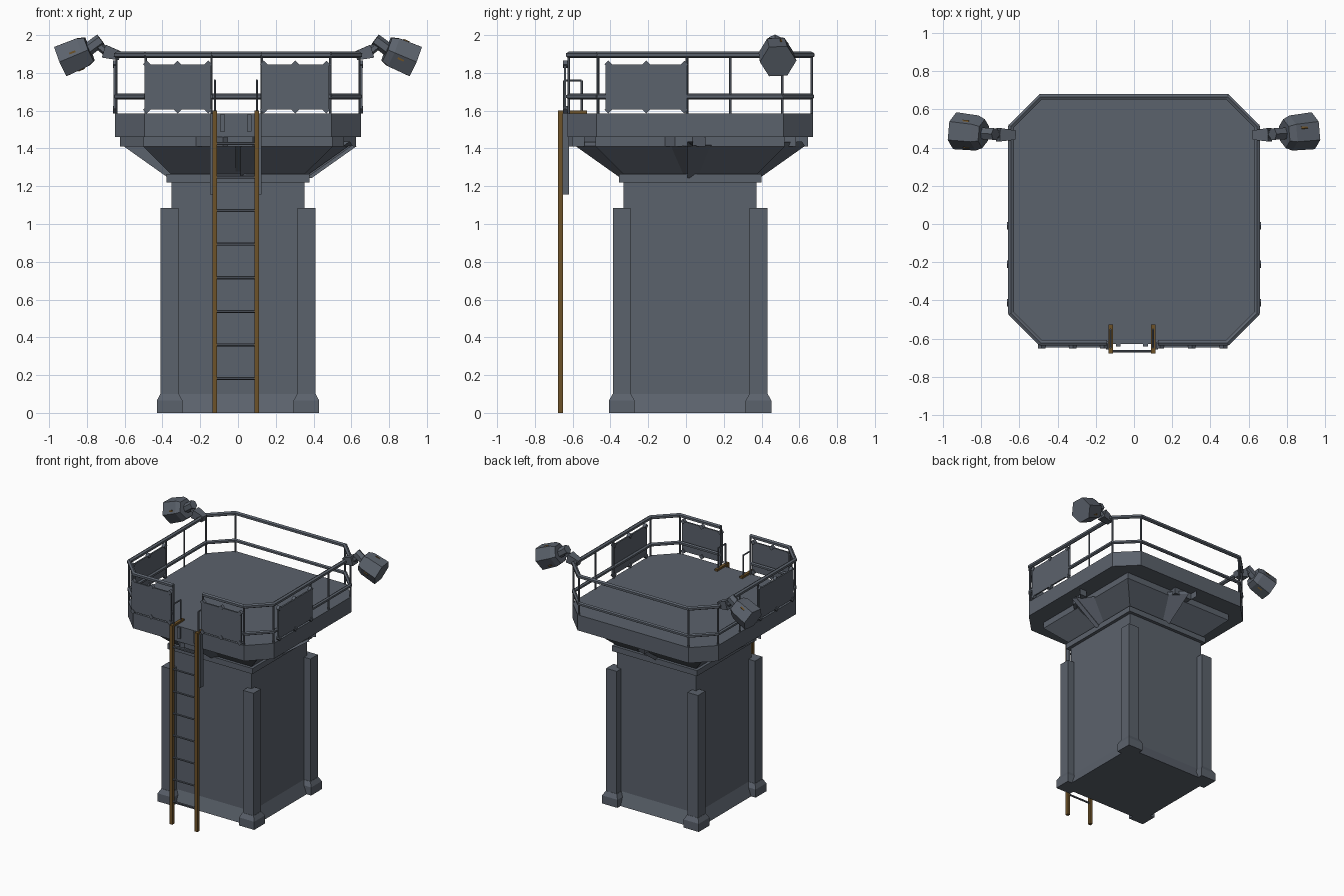
import bpy, bmesh, math
from mathutils import Vector, Matrix

if "Cube" in bpy.data.objects:
    bpy.data.objects.remove(bpy.data.objects["Cube"])

CY = 0.022  # tower centre in y


def material(name, col):
    m = bpy.data.materials.new(name)
    m.diffuse_color = (*col, 1)
    m.use_nodes = True
    m.node_tree.nodes["Principled BSDF"].inputs["Base Color"].default_value = m.diffuse_color
    return m


STEEL = material("slate steel", (0.105, 0.122, 0.15))
RUST = material("rusty brown", (0.155, 0.085, 0.022))


def finish(name, bm, *mats):
    bmesh.ops.recalc_face_normals(bm, faces=bm.faces)
    me = bpy.data.meshes.new(name)
    bm.to_mesh(me)
    bm.free()
    for m in mats or (STEEL,):
        me.materials.append(m)
    ob = bpy.data.objects.new(name, me)
    bpy.context.collection.objects.link(ob)
    return ob


def box(bm, lo, hi):
    lo, hi = Vector(lo), Vector(hi)
    m = Matrix.Translation((lo + hi) / 2) @ Matrix.Diagonal((*(hi - lo), 1))
    return bmesh.ops.create_cube(bm, size=1, matrix=m)["verts"]


def beam(bm, p, q, r, sides=6, r2=None, spin=0):
    p, q = Vector(p), Vector(q)
    d = q - p
    m = (Matrix.Translation((p + q) / 2) @ d.to_track_quat('Z', 'Y').to_matrix().to_4x4()
         @ Matrix.Rotation(spin, 4, 'Z'))
    bmesh.ops.create_cone(bm, cap_ends=True, segments=sides, radius1=r,
                          radius2=r if r2 is None else r2, depth=d.length, matrix=m)


def loft(bm, levels, outline):
    """Stack of (half size, z) sections of one outline, capped."""
    rings = [[bm.verts.new((x, y + CY, z)) for x, y in outline(h)] for h, z in levels]
    n = len(rings[0])
    for a, b in zip(rings, rings[1:]):
        for i in range(n):
            bm.faces.new((a[i], a[(i + 1) % n], b[(i + 1) % n], b[i]))
    bm.faces.new(rings[0])
    bm.faces.new(rings[-1])


def square(h):
    return [(-h, -h), (h, -h), (h, h), (-h, h)]


def octagon(h, c=0.155):
    k = h - c
    return [(-k, -h), (k, -h), (h, -k), (h, k), (k, h), (-k, h), (-h, k), (-h, -k)]


# Tower body with sloped plinth, and collar flaring up to the deck
bm = bmesh.new()
loft(bm, [(0.39, 0), (0.352, 0.1), (0.352, 1.22)], square)
finish("tower_body", bm)
bm = bmesh.new()
loft(bm, [(0.378, 1.22), (0.378, 1.265), (0.355, 1.265), (0.50, 1.41), (0.50, 1.46)], square)
finish("flared_collar", bm)

# Corner pillars with chamfered feet
bm = bmesh.new()
for sx in (-1, 1):
    for sy in (-1, 1):
        x, y = sx * 0.362, CY + sy * 0.362
        box(bm, (x - .047, y - .047, 0.05), (x + .047, y + .047, 1.085))
        box(bm, (x - .068, y - .068, 0), (x + .068, y + .068, 0.065))
        vs = box(bm, (x - .068, y - .068, 0.065), (x + .068, y + .068, 0.1))
        for v in vs:
            if v.co.z > 0.08:
                v.co.x = x + (v.co.x - x) * 0.72
                v.co.y = y + (v.co.y - y) * 0.72
finish("corner_pillars", bm)

# Octagonal deck
bm = bmesh.new()
loft(bm, [(0.65, 1.46), (0.65, 1.585)], octagon)
finish("deck", bm)

# Strut and bracket block under each side
bm = bmesh.new()
for i in range(4):
    start = len(bm.verts)
    box(bm, (-0.08, -0.625, 1.41), (0.08, -0.56, 1.465))
    beam(bm, (0, -0.36, 1.255), (0, -0.60, 1.425), 0.02, 4, spin=math.pi / 4)
    bm.verts.ensure_lookup_table()
    bmesh.ops.transform(bm, verts=bm.verts[start:], matrix=Matrix.Translation((0, CY, 0))
                        @ Matrix.Rotation(i * math.pi / 2, 4, 'Z'))
finish("deck_struts", bm)

# Railing: two rails around the deck, open at the ladder
ring = [(x, y + CY) for x, y in octagon(0.643)]
front = 0.643
path = [(0.125, CY - front)] + ring[1:] + ring[:1] + [(-0.14, CY - front)]
bm = bmesh.new()
for z, r in ((1.895, 0.017), (1.675, 0.015)):
    for a, b in zip(path, path[1:]):
        beam(bm, (*a, z), (*b, z), r)
    for x, y in path[1:-1]:
        bmesh.ops.create_icosphere(bm, subdivisions=1, radius=r,
                                   matrix=Matrix.Translation((x, y, z)))
finish("guard_rails", bm)
bm = bmesh.new()
for x, y in path + [(s * 0.643, y) for s in (-1, 1) for y in (0.005, 0.235)]:
    beam(bm, (x, y, 1.58), (x, y, 1.895), 0.007)
finish("rail_posts", bm)

# Shield panels with diamond clips, on the front and both sides
bm = bmesh.new()


def panel(a, b, normal):
    a, b, n = Vector(a), Vector(b), Vector(normal)
    t = Vector((0.006, 0.006, 0))
    off = n * 0.02
    box(bm, a + off - t, b + off + t)
    for f in (0.02, 0.5, 0.98):
        for z in (a.z, b.z):
            c = a.lerp(b, f)
            c.z = z
            beam(bm, c + n * 0.005, c + n * 0.03, 0.02, 4)


yf = CY - front
panel((-0.49, yf, 1.605), (-0.15, yf, 1.845), (0, -1, 0))
panel((0.13, yf, 1.605), (0.475, yf, 1.845), (0, -1, 0))
for s in (-1, 1):
    panel((s * 0.633, -0.42, 1.605), (s * 0.633, 0.0, 1.845), (s, 0, 0))
finish("shield_panels", bm)

# Ladder stiles with top hooks, rungs, side plates and hand loops
stiles, rungs, plates, loops = (bmesh.new() for _ in range(4))
for x, s in ((-0.122, -1), (0.1, 1)):
    box(stiles, (x - .012, -0.678, 0), (x + .012, -0.652, 1.6))
    box(stiles, (x - .012, -0.655, 1.584), (x + .012, -0.525, 1.6))
    xp = x + s * 0.018
    box(plates, (xp - .007, -0.655, 1.155), (xp + .007, -0.62, 1.585))
    pts = [(x, -0.645, 1.59), (x, -0.645, 1.76), (x, -0.552, 1.76), (x, -0.552, 1.59)]
    for a, b in zip(pts, pts[1:]):
        beam(loops, a, b, 0.006)
    box(plates, (x - s * .04 - .012, -0.64, 1.49), (x - s * .04 + .012, -0.62, 1.58))
for i in range(9):
    z = 0.183 + i * 0.1775
    if z < 1.58:
        beam(rungs, (-0.122, -0.665, z), (0.1, -0.665, z), 0.008)
finish("ladder_stiles", stiles, RUST)
finish("ladder_rungs", rungs)
finish("ladder_side_plates", plates)
finish("hand_loops", loops)

# Floodlights: hexagonal housings on jointed arms, one each side
for s, side in ((1, "right"), (-1, "left")):
    bm = bmesh.new()
    beam(bm, (s * 0.625, 0.465, 1.89), (s * 0.71, 0.467, 1.915), 0.034, 4, 0.05, math.pi / 4)
    beam(bm, (s * 0.69, 0.468, 1.905), (s * 0.75, 0.47, 1.955), 0.022, 6)
    beam(bm, (s * 0.725, 0.47, 1.975), (s * 0.80, 0.474, 1.92), 0.035, 6)
    finish("floodlight_arm_" + side, bm)

    axis = Vector((s * 0.152, 0.016, -0.064))
    centre = Vector((s * 0.862, 0.48, 1.893))
    w = axis.normalized()
    v = (Vector((0, 1, 0)) - w * w.y).normalized()
    u = v.cross(w)
    frame = Matrix((u, v, w)).transposed().to_4x4()
    frame.translation = centre
    bm = bmesh.new()
    prof = [(0.076, -0.082), (0.092, -0.045), (0.097, 0.082)]
    rings = [[bm.verts.new((r * math.sin(k * math.pi / 3), r * math.cos(k * math.pi / 3), z))
              for k in range(6)] for r, z in prof]
    for a, b in zip(rings, rings[1:]):
        for k in range(6):
            bm.faces.new((a[k], a[(k + 1) % 6], b[(k + 1) % 6], b[k]))
    bm.faces.new(rings[0])
    bm.faces.new(rings[-1])
    # thin rust patches on alternate sides
    for k in (0, 2, 4):
        n = len(bm.faces)
        m = (Matrix.Rotation(k * math.pi / 3 + math.pi / 6, 4, 'Z')
             @ Matrix.Translation((0.082, 0.01, 0.0)) @ Matrix.Diagonal((0.006, 0.03, 0.035, 1)))
        bmesh.ops.create_cube(bm, size=1, matrix=m)
        bm.faces.ensure_lookup_table()
        for f in bm.faces[n:]:
            f.material_index = 1
    bmesh.ops.transform(bm, matrix=frame, verts=bm.verts)
    finish("floodlight_" + side, bm, STEEL, RUST)
